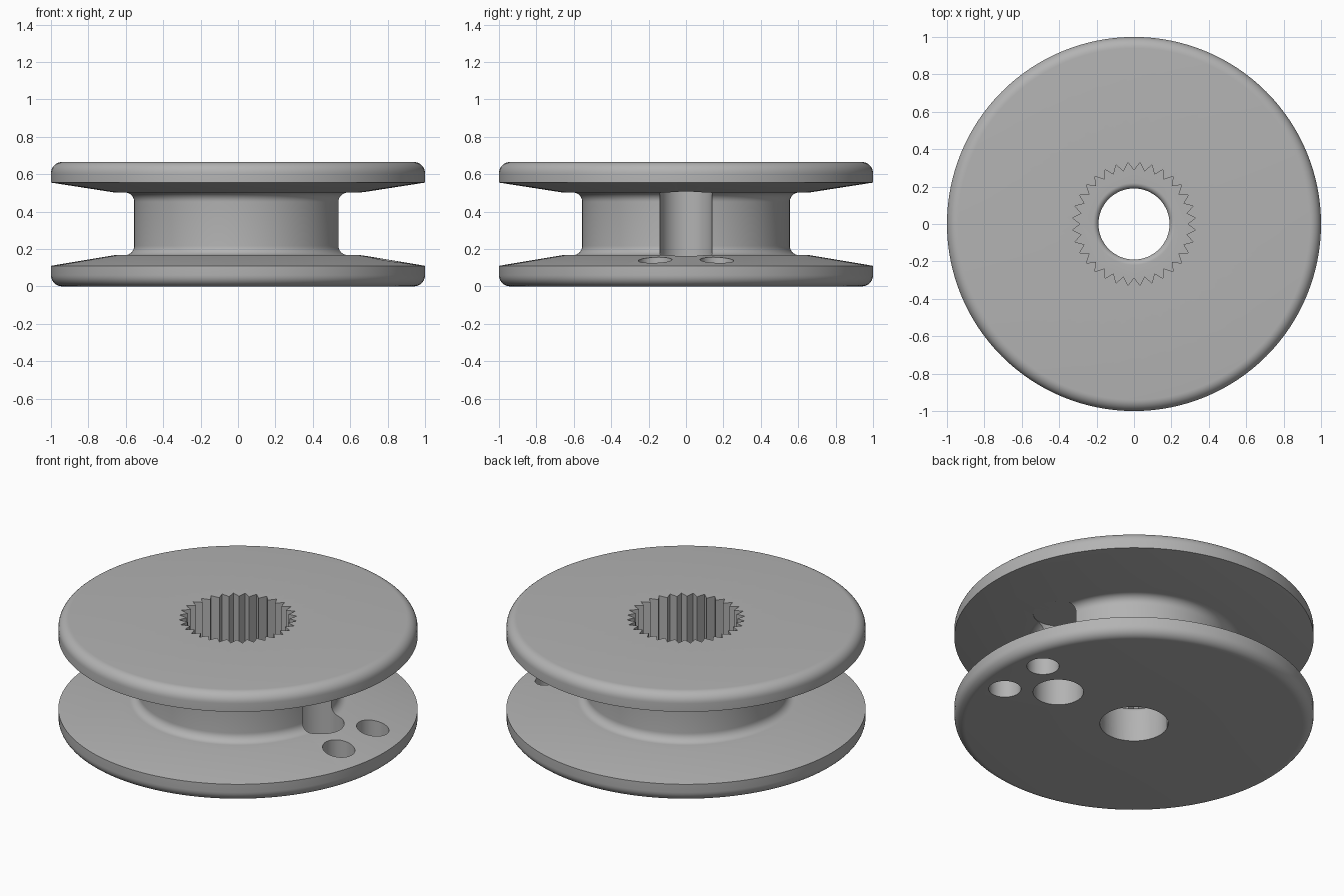
import bpy, bmesh
from math import sin, cos, pi, radians

old = bpy.data.objects.get("Cube")
if old:
    bpy.data.objects.remove(old, do_unlink=True)

grey = bpy.data.materials.new("plain grey")
grey.use_nodes = True
grey.diffuse_color = (0.45, 0.45, 0.45, 1)
grey.node_tree.nodes["Principled BSDF"].inputs["Base Color"].default_value = (0.45, 0.45, 0.45, 1)


def finish(name, bm):
    bmesh.ops.remove_doubles(bm, verts=bm.verts, dist=1e-5)
    bmesh.ops.recalc_face_normals(bm, faces=bm.faces)
    mesh = bpy.data.meshes.new(name)
    bm.to_mesh(mesh)
    bm.free()
    mesh.materials.append(grey)
    obj = bpy.data.objects.new(name, mesh)
    bpy.context.collection.objects.link(obj)
    return obj


def lathe(name, profile, steps=128, centre=(0, 0)):
    """Revolve an (r, z) profile that starts and ends on the axis."""
    bm = bmesh.new()
    verts = [bm.verts.new((r, 0, z)) for r, z in profile]
    edges = [bm.edges.new(pair) for pair in zip(verts, verts[1:])]
    bmesh.ops.spin(bm, geom=verts + edges, cent=(0, 0, 0), axis=(0, 0, 1),
                   angle=2 * pi, steps=steps, use_duplicate=False)
    bmesh.ops.translate(bm, verts=bm.verts, vec=(*centre, 0))
    return finish(name, bm)


def arc(cr, cz, radius, start, end, n=8):
    angles = [radians(start + (end - start) * i / n) for i in range(n + 1)]
    return [(cr + radius * cos(a), cz + radius * sin(a)) for a in angles]


def cylinder(name, radius, centre, bottom, top):
    return lathe(name, [(0, bottom), (radius, bottom), (radius, top), (0, top)], 64, centre)


# Spool body: two rounded flanges with sloping inner faces and a filleted hub
HEIGHT, ROUND, FILLET = 0.665, 0.06, 0.05
HUB, FLOOR, CEILING = 0.555, 0.167, 0.502
profile = [(0, 0)]
profile += arc(1 - ROUND, ROUND, ROUND, -90, 0)
profile += [(1, 0.11), (0.66, FLOOR)]
profile += arc(HUB + FILLET, FLOOR + FILLET, FILLET, 270, 180)
profile += arc(HUB + FILLET, CEILING - FILLET, FILLET, 180, 90)
profile += [(0.66, CEILING), (1, HEIGHT - 0.11)]
profile += arc(1 - ROUND, HEIGHT - ROUND, ROUND, 0, 90)
profile += [(0, HEIGHT)]
spool = lathe("spool", profile)

# Toothed socket sunk from the top
TEETH, LEDGE = 32, 0.22
bm = bmesh.new()
ring = []
for i in range(TEETH * 2):
    r, a = (0.33 if i % 2 else 0.286), pi * i / TEETH
    ring.append(bm.verts.new((r * cos(a), r * sin(a), LEDGE)))
floor = bm.faces.new(ring)
top = bmesh.ops.extrude_face_region(bm, geom=[floor])["geom"]
bmesh.ops.translate(bm, vec=(0, 0, 0.6),
                    verts=[v for v in top if isinstance(v, bmesh.types.BMVert)])
cutters = [finish("socket_cutter", bm)]

# Axle bore with a rounded mouth at the socket floor
bore = [(0, -0.1), (0.19, -0.1)] + arc(0.22, LEDGE - 0.03, 0.03, 180, 90)
bore += [(0.22, 0.4), (0, 0.4)]
cutters.append(lathe("bore_cutter", bore, 64))

# Hub notch running through the lower flange, and two small holes beside it
cutters.append(cylinder("notch_cutter", 0.14, (0.55, 0), -0.1, CEILING + 0.004))
for side in (-1, 1):
    cutters.append(cylinder("hole_cutter", 0.09, (0.8, side * 0.165), -0.1, 0.3))

for cutter in cutters:
    mod = spool.modifiers.new(cutter.name, "BOOLEAN")
    mod.operation, mod.solver, mod.object = "DIFFERENCE", "EXACT", cutter

# Apply the cuts, drop the cutters and smooth the curved surfaces
bpy.context.view_layer.update()
evaluated = spool.evaluated_get(bpy.context.evaluated_depsgraph_get())
mesh = bpy.data.meshes.new_from_object(evaluated)
spool.modifiers.clear()
spool.data = mesh
for cutter in cutters:
    bpy.data.objects.remove(cutter, do_unlink=True)

bpy.ops.object.select_all(action="DESELECT")
spool.select_set(True)
bpy.context.view_layer.objects.active = spool
bpy.ops.object.shade_smooth_by_angle(angle=radians(30))
